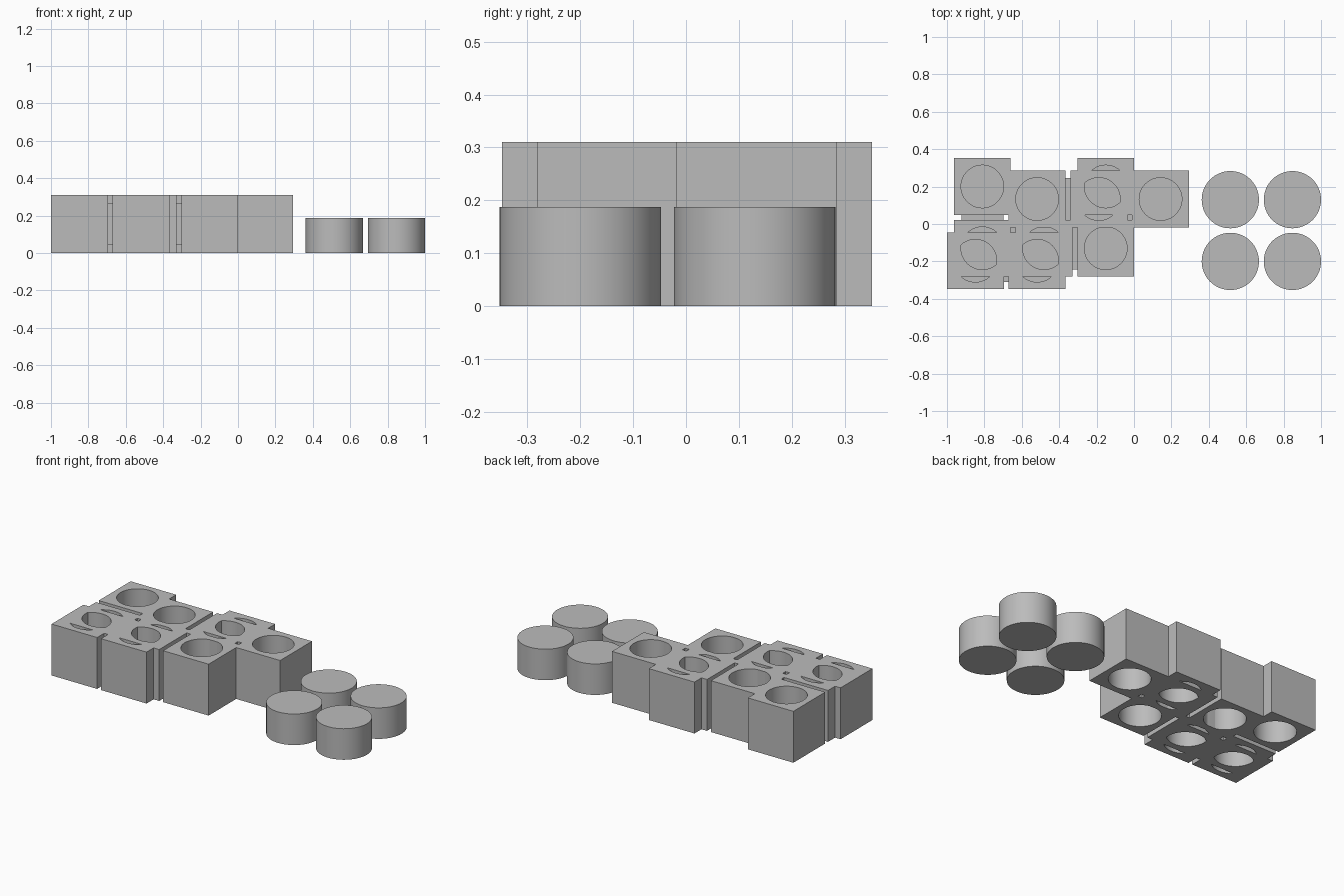
import bpy, bmesh, math
from mathutils import Matrix, Vector

if "Cube" in bpy.data.objects:
    bpy.data.objects.remove(bpy.data.objects["Cube"])

SIDE, HEIGHT, PITCH = 0.304, 0.31, 0.33
HOLE_R, HOLE_DEPTH = 0.114, 0.135

grey = bpy.data.materials.new("plain_grey")
grey.diffuse_color = (0.5, 0.5, 0.5, 1)
grey.use_nodes = True
grey.node_tree.nodes["Principled BSDF"].inputs["Base Color"].default_value = grey.diffuse_color


def add_object(name, mesh, location):
    obj = bpy.data.objects.new(name, mesh)
    obj.location = location
    bpy.context.collection.objects.link(obj)
    return obj


def box_mesh(name, size):
    bm = bmesh.new()
    bmesh.ops.create_cube(bm, size=1)
    bmesh.ops.scale(bm, vec=size, verts=bm.verts)
    mesh = bpy.data.meshes.new(name)
    bm.to_mesh(mesh)
    bm.free()
    mesh.materials.append(grey)
    return mesh


def cylinder_mesh(name, radius, spans):
    """One mesh with a vertical cylinder for every (z_low, z_high) span."""
    bm = bmesh.new()
    for low, high in spans:
        bmesh.ops.create_cone(bm, cap_ends=True, segments=64, radius1=radius,
                              radius2=radius, depth=high - low,
                              matrix=Matrix.Translation((0, 0, (low + high) / 2)))
    for face in bm.faces:
        face.smooth = abs(face.normal.z) < 0.5
    for edge in bm.edges:
        edge.smooth = all(f.smooth for f in edge.link_faces)
    mesh = bpy.data.meshes.new(name)
    bm.to_mesh(mesh)
    bm.free()
    mesh.materials.append(grey)
    return mesh


# Block with a round pocket in its top and bottom
half = HEIGHT / 2
master = add_object("block_master", box_mesh("block_box", (SIDE, SIDE, HEIGHT)), (0, 0, 0))
cutter = add_object("pocket_cutter", cylinder_mesh("pocket", HOLE_R, [
    (half - HOLE_DEPTH, half + 0.05), (-half - 0.05, HOLE_DEPTH - half)]), (0, 0, 0))
cut = master.modifiers.new("pockets", 'BOOLEAN')
cut.operation, cut.solver, cut.object = 'DIFFERENCE', 'EXACT', cutter
graph = bpy.context.evaluated_depsgraph_get()
block = bpy.data.meshes.new_from_object(master.evaluated_get(graph))
block.name = "block"
for helper in (master, cutter):
    bpy.data.objects.remove(helper)

# Two overlapping hinged chains, each a list of grid cells in hinge order
hinge = box_mesh("hinge", (PITCH - SIDE, 0.225, 0.22))
chains = {
    "back": (Vector((-0.811, -0.1295, half)), [(0, 1), (0, 0), (1, 0), (2, 0), (2, 1)]),
    "front": (Vector((-0.848, -0.1965, half)), [(0, 0), (1, 0), (1, 1), (2, 1), (3, 1)]),
}
for chain, (origin, cells) in chains.items():
    centres = [origin + Vector((i, j, 0)) * PITCH for i, j in cells]
    for n, centre in enumerate(centres):
        add_object(f"{chain}_block_{n + 1}", block, centre)
    for n, (a, b) in enumerate(zip(centres, centres[1:])):
        link = add_object(f"{chain}_hinge_{n + 1}", hinge, (a + b) / 2)
        if abs(b.y - a.y) > 0.1:
            link.rotation_euler.z = math.pi / 2

# Loose discs
disc = cylinder_mesh("disc", 0.153, [(0, 0.187)])
for i, x in enumerate((0.515, 0.847)):
    for j, y in enumerate((-0.2, 0.13)):
        add_object(f"disc_{i}{j}", disc, (x, y, 0))
